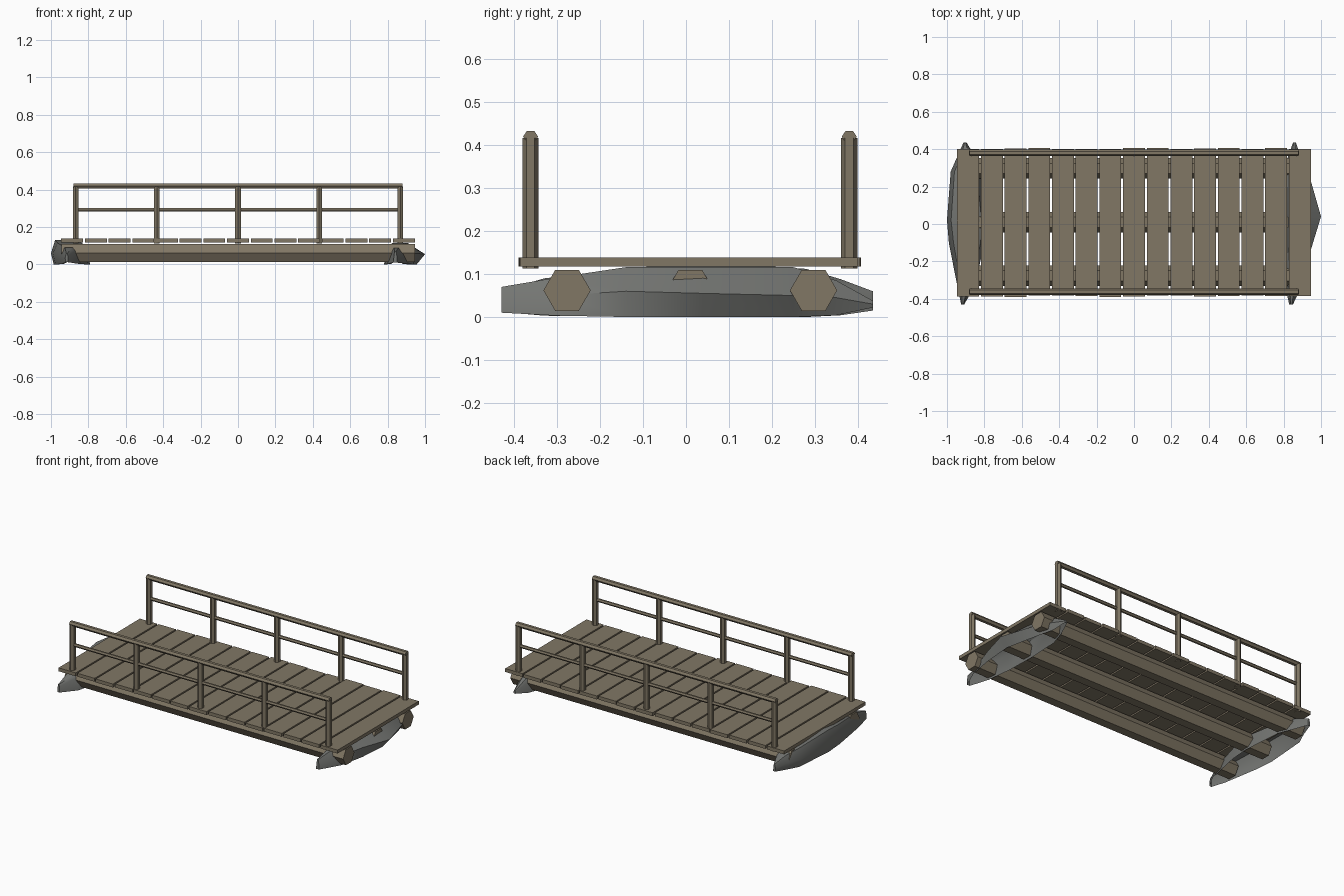
import bpy, bmesh, math, random
from mathutils import Matrix

random.seed(4)
if "Cube" in bpy.data.objects:
    bpy.data.objects.remove(bpy.data.objects["Cube"])


def material(name, rgb):
    m = bpy.data.materials.new(name)
    m.use_nodes = True
    m.diffuse_color = (*rgb, 1)
    m.node_tree.nodes["Principled BSDF"].inputs["Base Color"].default_value = (*rgb, 1)
    return m


wood = material("weathered wood", (0.22, 0.185, 0.13))
stone = material("grey stone", (0.175, 0.18, 0.17))


def finish(name, bm, mat):
    bmesh.ops.recalc_face_normals(bm, faces=bm.faces)
    mesh = bpy.data.meshes.new(name)
    bm.to_mesh(mesh)
    bm.free()
    mesh.materials.append(mat)
    ob = bpy.data.objects.new(name, mesh)
    bpy.context.collection.objects.link(ob)
    return ob


def box(name, center, size):
    bm = bmesh.new()
    bmesh.ops.create_cube(bm, size=1, matrix=Matrix.Translation(center) @ Matrix.Diagonal((*size, 1)))
    return finish(name, bm, wood)


def hex_bar(name, center, length, radius, along_x, squash=1.0):
    # Six-sided bar with its widest corners along y
    bm = bmesh.new()
    bmesh.ops.create_cone(bm, cap_ends=True, segments=6, radius1=radius, radius2=radius, depth=length)
    turn = Matrix.Rotation(math.pi / 2, 4, 'Z')
    corner = max(bm.verts, key=lambda v: abs(v.co.x))
    if abs(corner.co.x) < radius * 0.95:
        turn = Matrix.Identity(4)
    bm.transform(turn)
    if along_x:
        bm.transform(Matrix.Rotation(math.pi / 2, 4, 'Y'))
        bm.transform(Matrix.Diagonal((1, 1, squash, 1)))
    else:
        bm.transform(Matrix.Diagonal((squash, 1, 1, 1)))
    bm.transform(Matrix.Translation(center))
    return finish(name, bm, wood)


# Support logs
for name, y in (("front_log", -0.277), ("middle_log", 0.01), ("back_log", 0.297)):
    hex_bar(name, (0, y, 0.062), 1.89, 0.055, True)

# Deck planks with slightly uneven ends
count, pitch = 15, 0.1267
for i in range(count):
    x = (i - (count - 1) / 2) * pitch
    low = -0.385 + random.uniform(-0.006, 0.004)
    high = 0.404 + random.uniform(-0.005, 0.004)
    box(f"deck_plank_{i + 1}", (x, (low + high) / 2, 0.1275), (0.117, high - low, 0.021))

# Railings
for side, y in (("front", -0.362), ("back", 0.38)):
    for i in range(5):
        hex_bar(f"{side}_post_{i + 1}", ((i - 2) * 0.434, y, 0.265), 0.304, 0.019, False, 0.92)
    hex_bar(f"{side}_top_rail", (0, y, 0.42), 1.76, 0.0175, True, 0.85)
    hex_bar(f"{side}_middle_rail", (0, y, 0.292), 1.74, 0.0105, True)


def rock(name, side, sections):
    # Open-bottomed stone shell lofted along y; each section runs inner foot to outer foot
    bm = bmesh.new()
    rows = []
    for y, foot, inner, outer, mid, outfoot, top, midz, base in sections:
        pts = ((foot, base), (inner, top * 0.8), (inner * 0.7 + outer * 0.3, top),
               (outer, top), (mid, midz), (outfoot, base))
        rows.append([bm.verts.new((side * x, y, z)) for x, z in pts])
    for a, b in zip(rows, rows[1:]):
        for k in range(len(a) - 1):
            bm.faces.new((a[k], a[k + 1], b[k + 1], b[k]))
    bm.faces.new(rows[0])
    bm.faces.new(rows[-1])
    ob = finish(name, bm, stone)
    bpy.ops.object.select_all(action='DESELECT')
    ob.select_set(True)
    bpy.context.view_layer.objects.active = ob
    bpy.ops.object.shade_smooth_by_angle(angle=math.radians(35))


# Columns: y, inner foot, inner top, outer top, outer bulge, outer foot, top, bulge height, base
rock("left_end_rock", 1, (
    (-0.43, 0.830, 0.835, 0.845, 0.850, 0.850, 0.070, 0.04, 0.010),
    (-0.30, 0.800, 0.820, 0.860, 0.895, 0.910, 0.092, 0.05, 0.003),
    (-0.14, 0.785, 0.800, 0.890, 0.945, 0.940, 0.116, 0.06, 0.000),
    (0.04, 0.780, 0.800, 0.905, 1.000, 0.955, 0.116, 0.055, 0.000),
    (0.25, 0.790, 0.810, 0.880, 0.940, 0.910, 0.116, 0.05, 0.000),
    (0.35, 0.820, 0.830, 0.865, 0.895, 0.880, 0.085, 0.045, 0.004),
    (0.435, 0.850, 0.852, 0.860, 0.866, 0.864, 0.038, 0.03, 0.022)))

rock("right_end_rock", -1, (
    (-0.43, 0.908, 0.910, 0.918, 0.924, 0.922, 0.060, 0.035, 0.012),
    (-0.33, 0.850, 0.870, 0.925, 0.945, 0.940, 0.090, 0.05, 0.003),
    (-0.10, 0.800, 0.820, 0.965, 0.990, 0.975, 0.116, 0.06, 0.000),
    (0.02, 0.790, 0.815, 0.978, 1.000, 0.985, 0.130, 0.06, 0.000),
    (0.28, 0.810, 0.840, 0.960, 0.980, 0.965, 0.112, 0.05, 0.000),
    (0.36, 0.850, 0.865, 0.925, 0.945, 0.930, 0.088, 0.05, 0.004),
    (0.435, 0.895, 0.898, 0.906, 0.912, 0.910, 0.060, 0.035, 0.015)))
